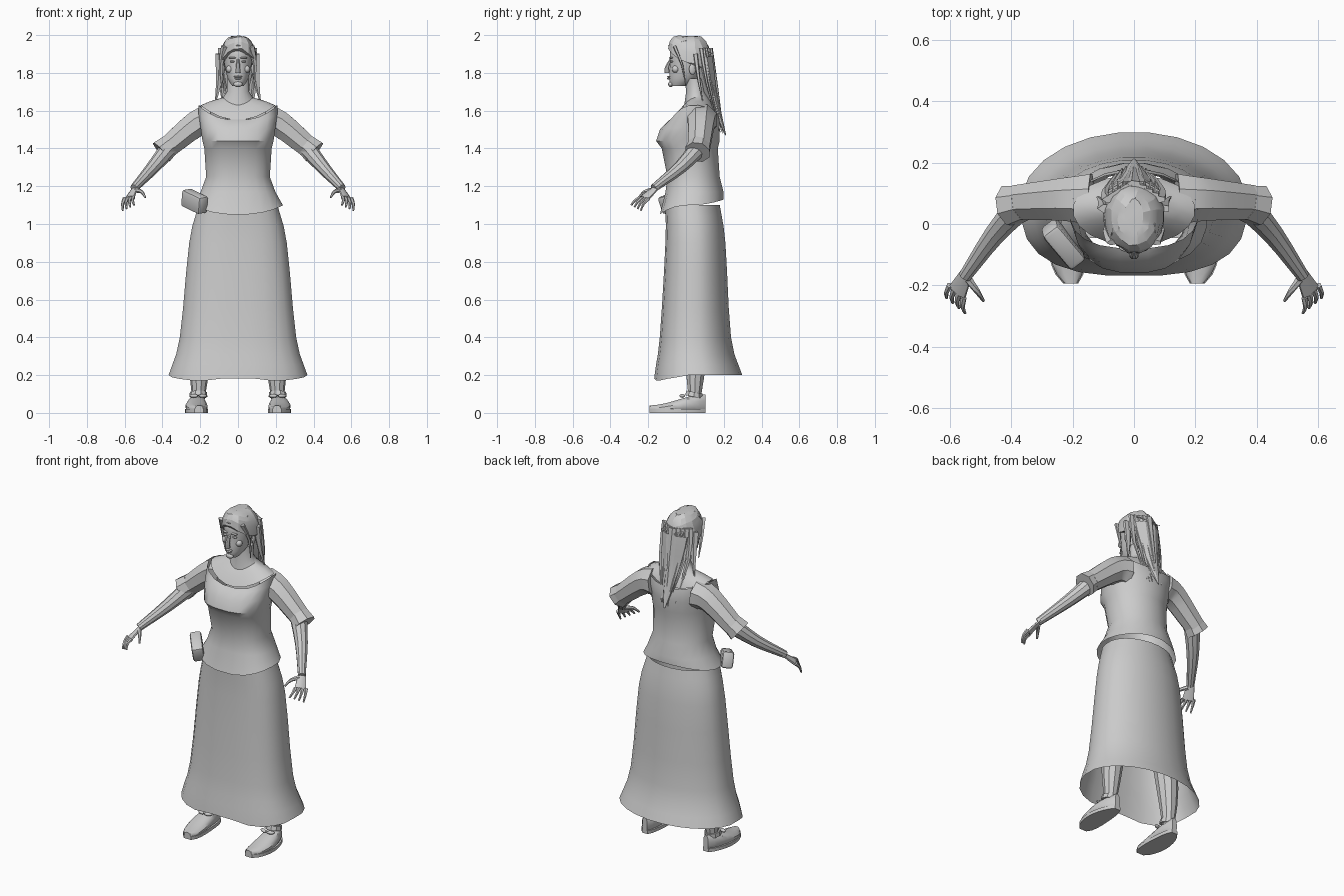
import bpy, bmesh, random
from math import sin, cos, pi, tau, copysign, radians
from mathutils import Vector, Matrix

random.seed(4)
if "Cube" in bpy.data.objects:
    bpy.data.objects.remove(bpy.data.objects["Cube"])

ACROSS, DEPTH = Vector((1, 0, 0)), Vector((0, 1, 0))
SIDES = (("left", 1), ("right", -1))

grey = bpy.data.materials.new("plain grey")
grey.use_nodes = True
grey.diffuse_color = (.6, .6, .6, 1)
shader = grey.node_tree.nodes["Principled BSDF"]
shader.inputs["Base Color"].default_value = grey.diffuse_color


def finish(name, bm, crease=35):
    bmesh.ops.recalc_face_normals(bm, faces=bm.faces)
    mesh = bpy.data.meshes.new(name)
    bm.to_mesh(mesh)
    bm.free()
    mesh.materials.append(grey)
    mesh.shade_smooth()
    mesh.set_sharp_from_angle(angle=radians(crease))
    part = bpy.data.objects.new(name, mesh)
    bpy.context.collection.objects.link(part)
    return part


def skin(name, rings, capped=True, crease=35, rough=0):
    """Join equal rings into one surface."""
    bm = bmesh.new()
    rows = [[bm.verts.new(point) for point in ring] for ring in rings]
    for low, high in zip(rows, rows[1:]):
        for i in range(len(low)):
            bm.faces.new((low[i - 1], low[i], high[i], high[i - 1]))
    if capped:
        bm.faces.new(rows[0])
        bm.faces.new(rows[-1])
    for vert in bm.verts:
        vert.co += Vector([random.uniform(-rough, rough) for axis in vert.co])
    return finish(name, bm, crease)


def smooth(keys, steps):
    """Pass a flowing curve through a few keys of any size."""
    keys = [Vector(key) for key in keys]
    keys = [keys[0] * 2 - keys[1], *keys, keys[-1] * 2 - keys[-2]]
    result = []
    for a, b, c, d in zip(keys, keys[1:], keys[2:], keys[3:]):
        for i in range(steps):
            t = i / steps
            bend = (a * 2 - b * 5 + c * 4 - d) * t * t
            twist = (b * 3 - a - c * 3 + d) * t * t * t
            result.append(b + ((c - a) * t + bend + twist) / 2)
    return result + [keys[-2]]


def oval(height, width, front, back, dip=0, sag=0, square=1, count=20):
    """Body section: dip lowers its front, sag lowers its back."""
    middle, depth = (back - front) / 2, (back + front) / 2
    ring = []
    for i in range(count):
        angle = tau * (i + .5) / count
        c, s = cos(angle), sin(angle)
        power = square if s < 0 else 1
        ring.append(Vector((width * copysign(abs(c) ** power, c),
                            middle + depth * copysign(abs(s) ** power, s),
                            height - (dip if s < 0 else sag) * s * s)))
    return ring


def limb(name, path, start, end, side=1, flat=1, toward=DEPTH, ease=1, count=8, steps=3, crease=35):
    """Tapered tube along a curve, mirrored by side, flattened by flat."""
    points = [Vector((p.x * side, p.y, p.z)) for p in smooth(path, steps)]
    last = len(points) - 1
    rings = []
    for i, point in enumerate(points):
        along = (points[min(i + 1, last)] - points[max(i - 1, 0)]).normalized()
        u = (toward - along * toward.dot(along)).normalized()
        v = along.cross(u) * flat
        radius = start + (end - start) * (i / last) ** ease
        angles = [tau * (k + .5) / count for k in range(count)]
        rings.append([point + (u * cos(a) + v * sin(a)) * radius for a in angles])
    return skin(name, rings, crease=crease)


def lock(name, path, radius, side=1):
    """Flat, faceted strand of hair."""
    return limb(name, path, radius, .003, side, flat=.5, toward=ACROSS, count=5, steps=2, crease=15)


def blob(name, place, size, turn=0):
    bm = bmesh.new()
    bmesh.ops.create_uvsphere(bm, u_segments=10, v_segments=6, radius=1)
    part = finish(name, bm)
    part.location, part.scale, part.rotation_euler.z = place, size, turn


# Long flared skirt, open below, with a scalloped front hem
sections = smooth([(.2, .37, .17, .3), (.4, .31, .14, .24), (.9, .26, .11, .21), (1.1, .21, .11, .18)], 3)
rings = [oval(*section, square=.75, count=24) for section in sections]
for point in rings[0]:
    if point.y < 0:
        point.z -= .03 * sin(pi * min(abs(point.x) * 2.5, 1))
skin("skirt", rings, capped=False)

# Blouse: hip flare, waist, bust ledge and scooped neckline
blouse = [(1.1, .24, .14, .2, .05, -.03), (1.17, .2, .11, .2), (1.25, .17, .1, .18),
          (1.4, .18, .13, .17), (1.44, .19, .16, .18), (1.51, .2, .14, .18, .01),
          (1.58, .21, .1, .18, .04, .04), (1.63, .21, .08, .17, .08, .05)]
skin("blouse", [oval(*section, square=.8) for section in blouse], capped=False)

# Bare upper chest and neck
chest = [(1.63, .2, .07, .16, .08, .05), (1.65, .15, .04, .15, .05, .03),
         (1.67, .08, .01, .12, .04), (1.7, .06, 0, .1), (1.77, .06, 0, .1)]
skin("chest_and_neck", [oval(*section) for section in chest])

# Head and facial features
head = smooth([(1.73, .03, .08, 0), (1.77, .055, .09, .06), (1.86, .075, .085, .11),
               (1.92, .075, .085, .11), (1.97, .05, .05, .09)], 2)
skin("head", [oval(*section) for section in head])
limb("nose", [(0, -.08, 1.87), (0, -.1, 1.83), (0, -.1, 1.8)], .008, .016, toward=ACROSS)
blob("upper_lip", (0, -.09, 1.78), (.025, .01, .005))
blob("lower_lip", (0, -.09, 1.77), (.02, .01, .006))
blob("chin", (0, -.08, 1.74), (.025, .015, .015))
for tag, side in SIDES:
    blob(tag + "_eye", (side * .03, -.075, 1.86), (.015, .01, .006))
    blob(tag + "_brow", (side * .03, -.08, 1.88), (.02, .01, .005), side * .25)
    blob(tag + "_cheek", (side * .045, -.055, 1.82), (.02, .02, .02))
    blob(tag + "_ear", (side * .08, .035, 1.82), (.01, .02, .03), side * .3)

# Swept-back hair: rough cap, tail and loose locks
rings = []
for i in range(6):
    c, s = cos(i / 4), sin(i / 4)
    rings.append(oval(1.85 + .15 * s ** .7, .1 * c, .1 * c - .005, .1 * c + .05,
                      (s - 1) * .08, (1 - s) * .09, count=16))
skin("hair_cap", rings, crease=18, rough=.004)
limb("hair_tail", [(0, .09, 1.88), (0, .13, 1.7), (0, .21, 1.47)], .09, .005,
     flat=.6, toward=ACROSS, ease=1.5, crease=15)
for i in range(9):
    t = i / 4 - 1
    inset = abs(t) * .05
    tip = 1.52 + random.uniform(-.06, .06)
    lock(f"back_lock_{i}", [(t * .08, .13 - inset, 1.93), (t * .09, .16 - inset, 1.75),
                            (t * .05, .2 - inset / 2, tip)], .025)
    lock(f"crown_lock_{i}", [(t * .06, inset - .09, 1.94), (t * .06, 0, 1.985 - inset / 3),
                             (t * .07, .14, 1.9)], .016)

for tag, side in SIDES:
    # Strands framing the face
    lock(tag + "_front_lock", [(.07, -.06, 1.94), (.09, -.02, 1.84), (.085, 0, 1.72)], .02, side)
    lock(tag + "_side_lock", [(.09, .05, 1.9), (.1, .07, 1.75), (.12, .09, 1.64)], .03, side)

    # Puffed short sleeve with a turned cuff
    limb(tag + "_sleeve", [(.14, .08, 1.55), (.22, .08, 1.53), (.38, .07, 1.4)], .09, .06, side, crease=25)
    limb(tag + "_cuff", [(.36, .07, 1.42), (.405, .06, 1.38)], .06, .07, side, crease=25)

    # Bare forearm and hand
    limb(tag + "_forearm", [(.35, .08, 1.42), (.45, -.03, 1.3), (.55, -.17, 1.19)], .05, .022, side, count=10)
    limb(tag + "_palm", [(.54, -.15, 1.2), (.575, -.22, 1.135)], .02, .035, side,
         flat=.4, toward=Vector((.7 * side, .6, -.2)))
    for k in range(4):
        root = Vector((.6, -.2, 1.135)).lerp(Vector((.555, -.24, 1.14)), k / 3)
        tip = Vector((.61, -.24, 1.07)).lerp(Vector((.55, -.29, 1.1)), k / 3)
        middle = root.lerp(tip, .5) + Vector((.006, -.004, .005))
        limb(f"{tag}_finger_{k}", [root, middle, tip], .011, .005, side, count=6, steps=2)
    limb(tag + "_thumb", [(.54, -.18, 1.18), (.51, -.22, 1.17), (.49, -.25, 1.14)],
         .014, .005, side, count=6)

    # Leg beneath the skirt
    limb(tag + "_leg", [(.21, .045, .05), (.2, .05, .3), (.15, .04, .8)], .03, .09, side, count=10)

    # Low shoe from heel to toe, over a flat sole
    upper, sole = [], []
    for i in range(11):
        t = .02 + i / 10.4
        y = .11 - .31 * t
        width = (.05 + .016 * t) * sin(pi * t) ** .4
        height = .07 + .03 * cos(pi * t)
        center = side * (.205 + .015 * sin(pi * t))
        angles = [tau * (k + .5) / 12 for k in range(12)]
        upper.append([Vector((center + width * copysign(abs(cos(a)) ** .7, cos(a)), y,
                              height * (1 + sin(a)) / 2)) for a in angles])
        sole.append([Vector((center + across * (width + .003), y, level))
                     for across, level in ((-1, 0), (1, 0), (1, .02), (-1, .02))])
    skin(tag + "_shoe", upper)
    skin(tag + "_sole", sole)
    limb(tag + "_ankle_strap", [(.21, .04, .085), (.21, .045, .11)], .048, .045, side, count=10)
    for end in (-1, 1):
        blob(f"{tag}_bow_{end}", (side * .21 + end * .024, -.02, .09), (.024, .012, .01), end * .4)

# Rounded pouch hanging at the right hip
bm = bmesh.new()
bmesh.ops.create_cube(bm, size=1, matrix=Matrix.Diagonal((.155, .065, .095, 1)))
bmesh.ops.bevel(bm, geom=bm.edges[:], offset=.014, segments=2, affect="EDGES", profile=.5)
pouch = finish("hip_pouch", bm)
pouch.location = (-.23, -.065, 1.12)
pouch.rotation_euler = (.15, .3, -.87)
